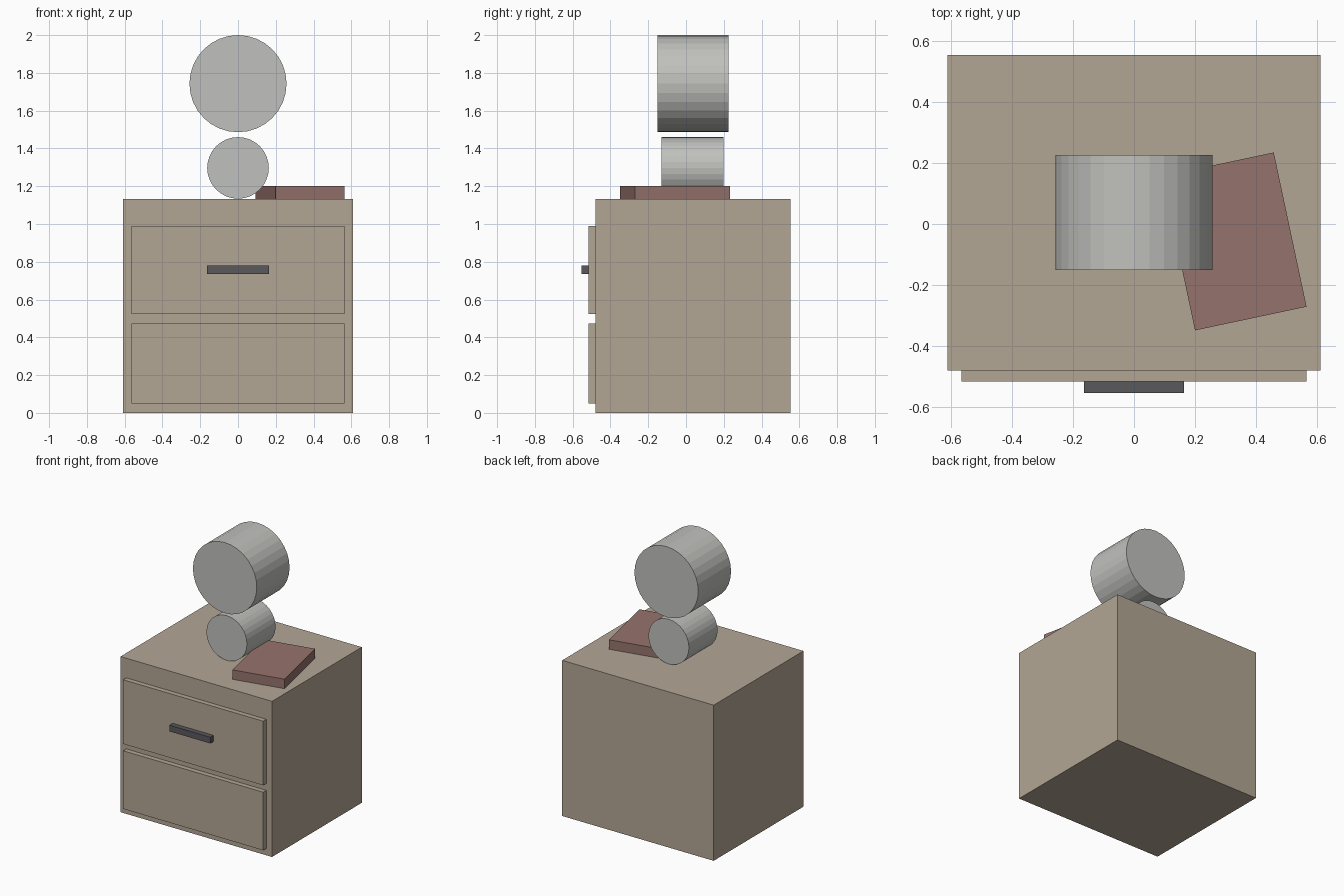
import bpy
import math

cube = bpy.data.objects.get("Cube")
if cube:
    bpy.data.objects.remove(cube, do_unlink=True)


def material(name, color):
    m = bpy.data.materials.new(name)
    m.use_nodes = True
    m.diffuse_color = (*color, 1)
    bsdf = next(n for n in m.node_tree.nodes if n.type == 'BSDF_PRINCIPLED')
    bsdf.inputs["Base Color"].default_value = (*color, 1)
    return m


wood = material("pale wood", (0.45, 0.38, 0.30))
dark = material("dark metal", (0.10, 0.10, 0.11))
red = material("dull red", (0.30, 0.17, 0.15))
grey = material("light grey", (0.53, 0.53, 0.51))


def finish(name, mat):
    obj = bpy.context.object
    obj.name = name
    obj.data.materials.append(mat)
    return obj


def box(name, mat, x, y, z, turn=0):
    """Box from its (low, high) range on each axis, turned about z."""
    spans = (x, y, z)
    bpy.ops.mesh.primitive_cube_add(
        size=1, location=[(a + b) / 2 for a, b in spans], rotation=(0, 0, turn))
    obj = finish(name, mat)
    obj.scale = [b - a for a, b in spans]
    return obj


def drum(name, mat, radius, y, z):
    """Faceted cylinder lying along y."""
    bpy.ops.mesh.primitive_cylinder_add(
        vertices=32, radius=radius, depth=y[1] - y[0],
        location=(0, sum(y) / 2, z), rotation=(math.pi / 2, 0, 0))
    return finish(name, mat)


# Cabinet with two drawer fronts and one handle
box("cabinet", wood, (-0.61, 0.61), (-0.48, 0.553), (0, 1.133))
for name, z in (("lower_drawer", (0.05, 0.473)), ("upper_drawer", (0.523, 0.99))):
    box(name, wood, (-0.564, 0.564), (-0.516, -0.478), z)
box("drawer_handle", dark, (-0.164, 0.164), (-0.553, -0.514), (0.735, 0.78))

# Book lying askew on top
box("book", red, (0.142, 0.515), (-0.315, 0.201), (1.133, 1.202), math.radians(12))

# Lamp base and shade
drum("lamp_base", grey, 0.163, (-0.13, 0.199), 1.297)
drum("lamp_shade", grey, 0.257, (-0.151, 0.226), 1.743)
